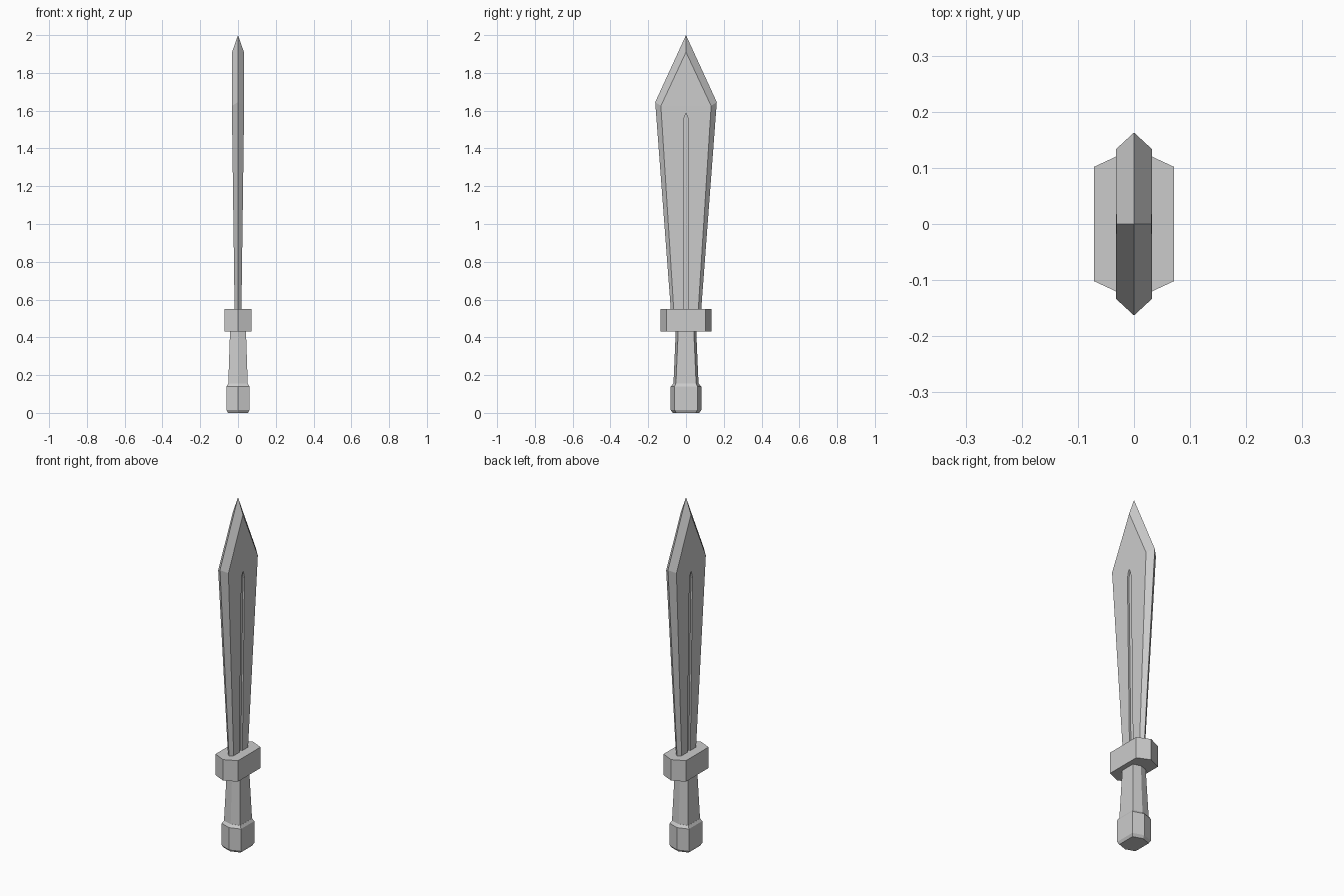
import bpy, bmesh

if "Cube" in bpy.data.objects:
    bpy.data.objects.remove(bpy.data.objects["Cube"])


def finish(name, bm):
    bmesh.ops.remove_doubles(bm, verts=bm.verts[:], dist=1e-5)
    bmesh.ops.recalc_face_normals(bm, faces=bm.faces[:])
    me = bpy.data.meshes.new(name)
    bm.to_mesh(me)
    bm.free()
    ob = bpy.data.objects.new(name, me)
    bpy.context.collection.objects.link(ob)
    return ob


def hex_loft(name, sections):
    """Sections: half thickness, flat half width, edge half width, flat z, edge z."""
    bm = bmesh.new()
    rings = []
    for t, f, e, zf, ze in sections:
        pts = [(t, f, zf), (0, e, ze), (-t, f, zf),
               (-t, -f, zf), (0, -e, ze), (t, -f, zf)]
        rings.append([bm.verts.new(p) for p in pts])
    for a, b in zip(rings, rings[1:]):
        for i in range(6):
            j = (i + 1) % 6
            bm.faces.new((a[i], a[j], b[j], b[i]))
    bm.faces.new(rings[0])
    if sections[-1][1] > 0:
        bm.faces.new(rings[-1])
    return finish(name, bm)


# Blade: flat hexagonal section widening to the shoulder, then a point
blade = hex_loft("blade", [
    (0.0175, 0.062, 0.077, 0.50, 0.50),
    (0.0325, 0.133, 0.163, 1.625, 1.645),
    (0.0315, 0.0, 0.0, 1.91, 2.0),
])


# Fuller: shallow pointed groove following the taper on both flats
def fuller_cutter(side):
    profile = [(-0.014, 0.45), (0.014, 0.45), (0.014, 1.54), (0.009, 1.565),
               (0, 1.587), (-0.009, 1.565), (-0.014, 1.54)]
    bm = bmesh.new()
    floor = [bm.verts.new((side * (0.0075 + (z - 0.5) * 0.0133), y, z)) for y, z in profile]
    top = [bm.verts.new((side * 0.06, y, z)) for y, z in profile]
    n = len(profile)
    bm.faces.new(floor)
    bm.faces.new(top)
    for i in range(n):
        j = (i + 1) % n
        bm.faces.new((floor[i], floor[j], top[j], top[i]))
    ob = finish("fuller_cutter", bm)
    ob.hide_render = True
    return ob


bpy.context.view_layer.objects.active = blade
for side in (1, -1):
    cutter = fuller_cutter(side)
    mod = blade.modifiers.new("fuller", 'BOOLEAN')
    mod.operation = 'DIFFERENCE'
    mod.solver = 'EXACT'
    mod.object = cutter
    bpy.ops.object.modifier_apply(modifier=mod.name)
    bpy.data.objects.remove(cutter)

# Guard
hex_loft("guard", [(0.071, 0.102, 0.135, z, z) for z in (0.43, 0.55)])

# Grip, narrowing upwards
hex_loft("grip", [
    (0.052, 0.054, 0.067, 0.14, 0.14),
    (0.042, 0.041, 0.054, 0.44, 0.44),
])

# Pommel with chamfered rims
hex_loft("pommel", [
    (0.053, 0.052, 0.070, 0.0, 0.0),
    (0.061, 0.060, 0.081, 0.015, 0.015),
    (0.061, 0.060, 0.081, 0.14, 0.14),
    (0.052, 0.054, 0.067, 0.155, 0.155),
])
